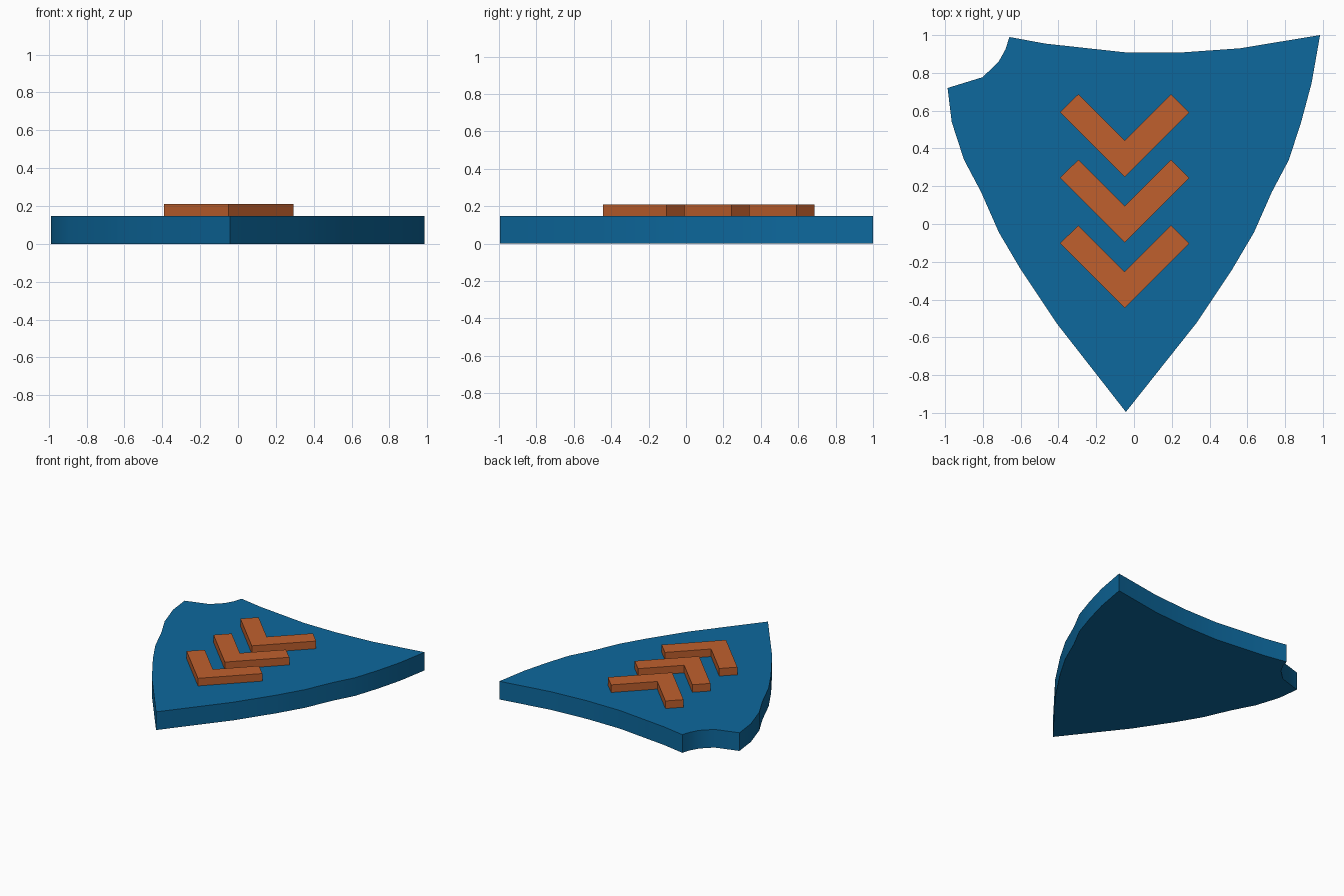
import bpy
import bmesh
import math

cube = bpy.data.objects.get("Cube")
if cube:
    bpy.data.objects.remove(cube, do_unlink=True)

AXIS = -0.045  # centre line of the shield


def material(name, rgb):
    mat = bpy.data.materials.new(name)
    mat.use_nodes = True
    color = (*rgb, 1)
    mat.diffuse_color = color
    mat.node_tree.nodes["Principled BSDF"].inputs["Base Color"].default_value = color
    return mat


def slab(name, outline, bottom, top, mat):
    """Extrude a flat outline upward into a solid plate."""
    bm = bmesh.new()
    face = bm.faces.new([bm.verts.new((x, y, bottom)) for x, y in outline])
    result = bmesh.ops.extrude_face_region(bm, geom=[face], use_keep_orig=True)
    raised = [v for v in result["geom"] if isinstance(v, bmesh.types.BMVert)]
    bmesh.ops.translate(bm, verts=raised, vec=(0, 0, top - bottom))
    bmesh.ops.recalc_face_normals(bm, faces=bm.faces)
    mesh = bpy.data.meshes.new(name)
    bm.to_mesh(mesh)
    bm.free()
    mesh.materials.append(mat)
    obj = bpy.data.objects.new(name, mesh)
    bpy.context.collection.objects.link(obj)
    return obj


blue = material("shield blue", (0.004, 0.139, 0.337))
orange = material("chevron orange", (0.527, 0.117, 0.027))

# Shield body: curved flanks, dipped top edge, bite out of one corner
flank = [(0.375, -0.525), (0.565, -0.24), (0.68, -0.045), (0.775, 0.17),
         (0.865, 0.34), (0.93, 0.54)]
right_flank = [(AXIS + x, y) for x, y in flank] + [(0.94, 0.745)]
left_flank = [(AXIS - x + 0.01, y) for x, y in reversed(flank)]
top_edge = [(0.985, 1.0), (0.56, 0.93), (0.25, 0.908), (-0.04, 0.908), (-0.47, 0.955)]
bite = [(-0.66, 0.99), (-0.68, 0.925), (-0.718, 0.857), (-0.802, 0.777), (-0.987, 0.72)]
body = slab("shield_body",
            [(-0.043, -0.995)] + right_flank + top_edge + bite + left_flank,
            0, 0.148, blue)
bpy.context.view_layer.objects.active = body
body.select_set(True)
bpy.ops.object.shade_smooth_by_angle(angle=math.radians(30))
body.select_set(False)

# Three raised chevrons
half = [(0, 0), (0.342, 0.342), (0.245, 0.438), (0, 0.193)]
chevron = half + [(-x, y) for x, y in reversed(half[1:3])]
for i in range(3):
    base = -0.445 + i * 0.347
    slab(f"chevron_{i + 1}", [(AXIS - 0.005 + x, base + y) for x, y in chevron],
         0.14, 0.21, orange)
